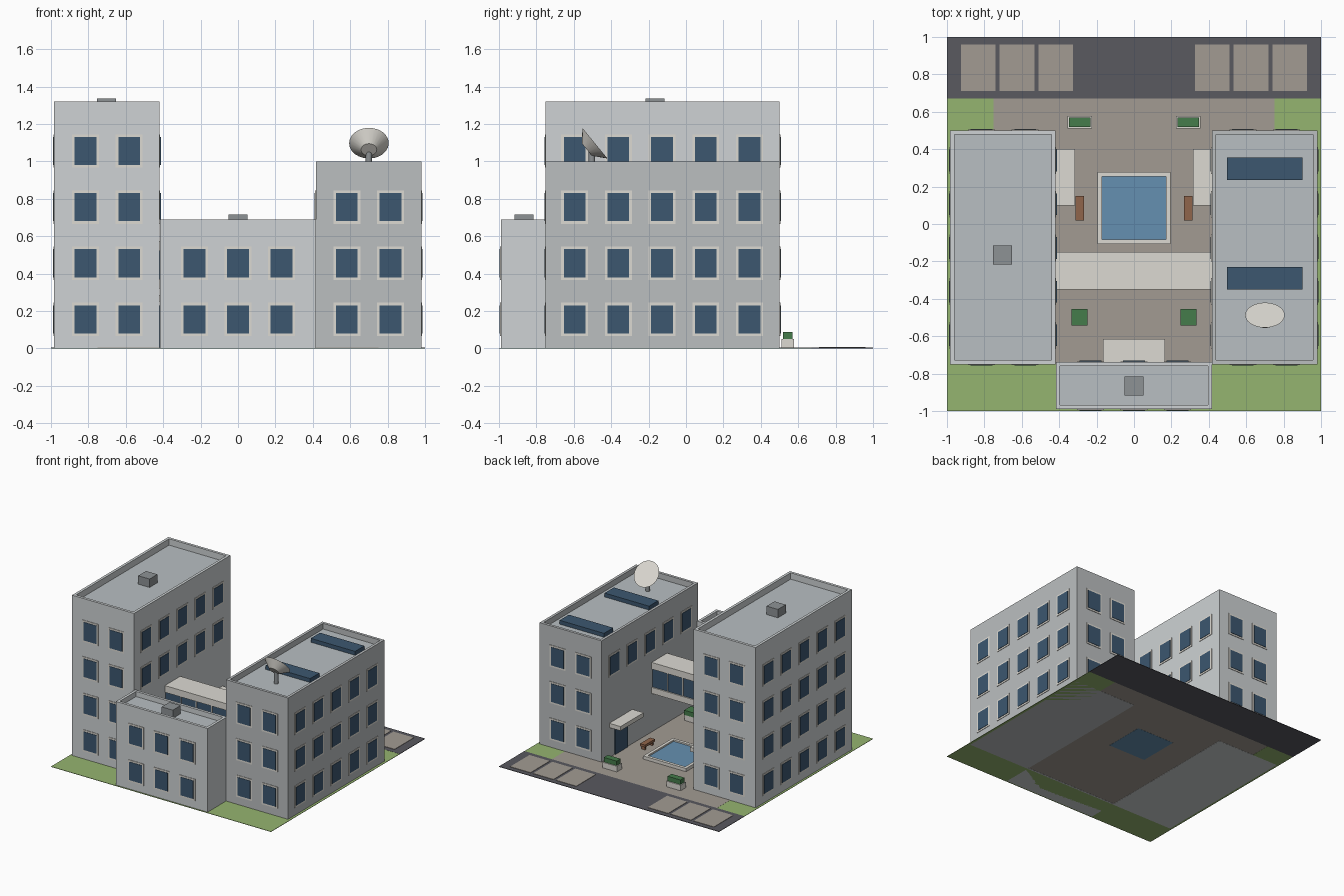
import bpy, math
from mathutils import Vector

if "Cube" in bpy.data.objects:
    bpy.data.objects.remove(bpy.data.objects["Cube"])


def mat(name, r, g, b):
    m = bpy.data.materials.new(name)
    m.diffuse_color = (r, g, b, 1)
    m.use_nodes = True
    m.node_tree.nodes["Principled BSDF"].inputs["Base Color"].default_value = m.diffuse_color
    return m


WALL_L = mat("light_wall", .62, .65, .66)
WALL_D = mat("dark_wall", .50, .52, .53)
DECK = mat("roof_deck", .48, .52, .54)
TRIM = mat("trim", .72, .70, .65)
GLASS = mat("glass", .045, .095, .16)
GRASS = mat("grass", .30, .46, .16)
PAVE = mat("paving", .36, .33, .29)
ROAD = mat("asphalt", .10, .10, .115)
WATER = mat("water", .13, .28, .44)
WOOD = mat("wood", .28, .13, .07)
LEAF = mat("hedge", .06, .20, .07)
METAL = mat("metal", .27, .29, .30)


def boxes(name, spans, m):
    """One object made of boxes, each given as (x0, x1, y0, y1, z0, z1)."""
    verts, faces = [], []
    for x0, x1, y0, y1, z0, z1 in spans:
        n = len(verts)
        verts += [(x, y, z) for z in (z0, z1)
                  for x, y in ((x0, y0), (x1, y0), (x1, y1), (x0, y1))]
        quads = ((3, 2, 1, 0), (4, 5, 6, 7), (0, 1, 5, 4),
                 (1, 2, 6, 5), (2, 3, 7, 6), (3, 0, 4, 7))
        faces += [[n + i for i in q] for q in quads]
    me = bpy.data.meshes.new(name)
    me.from_pydata(verts, [], faces)
    me.materials.append(m)
    ob = bpy.data.objects.new(name, me)
    bpy.context.collection.objects.link(ob)
    return ob


def ring(x0, x1, y0, y1, z0, z1, t):
    """Four boxes forming a rectangular rim of thickness t."""
    return [(x0, x1, y0, y0 + t, z0, z1), (x0, x1, y1 - t, y1, z0, z1),
            (x0, x0 + t, y0 + t, y1 - t, z0, z1), (x1 - t, x1, y0 + t, y1 - t, z0, z1)]


def mirrored(spans):
    return spans + [(-b, -a, c, d, e, f) for a, b, c, d, e, f in spans]


def windows(name, axis, wall, out, columns, floors):
    """Framed windows on a wall plane; axis is the wall normal, out its sign."""
    def panes(grow, depth):
        a, b = sorted((wall - out * .002, wall + out * depth))
        res = []
        for c in columns:
            for f in floors:
                u0, u1 = c - .058 - grow, c + .058 + grow
                z0, z1 = .08 + .3 * f - grow, .23 + .3 * f + grow
                res.append((a, b, u0, u1, z0, z1) if axis == 'x' else (u0, u1, a, b, z0, z1))
        return res
    boxes(name + "_frames", panes(.014, .004), TRIM)
    boxes(name + "_glass", panes(0, .007), GLASS)


def building(name, x0, x1, y0, y1, deck, top, m):
    boxes(name + "_walls", [(x0, x1, y0, y1, 0, deck)], m)
    boxes(name + "_parapet", ring(x0, x1, y0, y1, deck, top, .022), m)
    boxes(name + "_roof_deck", [(x0 + .022, x1 - .022, y0 + .022, y1 - .022,
                                 deck, deck + .003)], DECK)


# Ground: lawn strips, courtyard, road and parking bays
boxes("lawn", mirrored([(.75, 1, -1, .67, 0, .003)]) + [(-.75, .75, -1, -.75, 0, .003)], GRASS)
boxes("courtyard_paving", [(-.75, .75, -.75, .67, .001, .004)], PAVE)
boxes("road", [(-1, 1, .67, 1, 0, .004)], ROAD)
boxes("parking_bays", mirrored([(x, x + .185, .71, .96, .004, .007)
                                for x in (.325, .533, .741)]), PAVE)

# Three buildings
building("left_block", -.983, -.42, -.75, .5, 1.265, 1.32, WALL_L)
building("right_block", .417, .98, -.75, .5, .95, 1.0, WALL_D)
building("front_block", -.417, .417, -.99, -.738, .645, .69, WALL_L)

# Windows on every face
side_cols = [-.595 + .2335 * i for i in range(5)]
end_cols = (.582, .815)
for label, s, n, outer, inner in (("left", -1, 4, .983, .42), ("right", 1, 3, .98, .417)):
    cols = [s * c for c in end_cols]
    windows(label + "_outer", 'x', s * outer, s, side_cols, range(n))
    windows(label + "_inner", 'x', s * inner, -s, side_cols, range(2, n))
    windows(label + "_front", 'y', -.75, -1, cols, range(n))
    windows(label + "_back", 'y', .5, 1, cols, range(n))
windows("front_block_front", 'y', -.99, -1, (-.233, 0, .233), range(2))
windows("front_block_back", 'y', -.738, 1, (-.233, 0, .233), (1,))

# Glazed footbridge between the blocks
boxes("bridge_floor_and_roof", [(-.42, .42, -.35, -.15, .32, .37),
                                (-.42, .42, -.35, -.15, .52, .575)], TRIM)
boxes("bridge_glass", [(-.42, .42, -.34, -.16, .37, .52)], GLASS)
boxes("bridge_mullions", [(x - .004, x + .004, -.344, -.156, .37, .52)
                          for x in (-.28, -.14, 0, .14, .28)], TRIM)

# Entrances with canopies
boxes("canopies", mirrored([(.315, .42, .1, .4, .25, .285)])
      + [(-.165, .165, -.74, -.615, .25, .285)], TRIM)
boxes("doors", mirrored([(.41, .425, .17, .33, .004, .23)])
      + [(-.09, .09, -.742, -.73, .004, .23)], GLASS)

# Pool
boxes("pool_rim", ring(-.195, .195, -.108, .278, .004, .03, .025), TRIM)
boxes("pool_water", [(-.17, .17, -.083, .253, 0, .018)], WATER)

# Benches
boxes("benches", mirrored([(.268, .313, .02, .15, .03, .05),
                           (.275, .306, .03, .045, .004, .03),
                           (.275, .306, .125, .14, .004, .03)]), WOOD)

# Planters and hedges
boxes("planters", mirrored([(.225, .355, .51, .577, .004, .05),
                            (.25, .333, -.54, -.457, .004, .05)]), TRIM)
boxes("hedges", mirrored([(.232, .348, .518, .569, .05, .088),
                          (.248, .335, -.542, -.455, .05, .088)]), LEAF)

# Roof equipment
boxes("left_roof_unit", [(-.755, -.652, -.217, -.115, 1.268, 1.337)], METAL)
boxes("front_roof_unit", [(-.052, .05, -.917, -.815, .648, .715)], METAL)
boxes("skylights", [(.497, .9, .235, .355, .95, .985),
                    (.497, .9, -.35, -.23, .95, .985)], GLASS)

# Satellite dish: mast and tilted frustum
bpy.ops.mesh.primitive_cylinder_add(vertices=16, radius=.017, depth=.11,
                                    location=(.7, -.503, 1.005))
mast = bpy.context.object
mast.name = "dish_mast"
mast.data.materials.append(METAL)
bpy.ops.object.shade_smooth_by_angle()
normal = Vector((0, .77, .63)).normalized()
bpy.ops.mesh.primitive_cone_add(vertices=24, radius1=.042, radius2=.106, depth=.055,
                                location=Vector((.7, -.487, 1.097)) - normal * .0275,
                                rotation=(-math.atan2(.77, .63), 0, 0))
dish = bpy.context.object
dish.name = "dish"
dish.data.materials.append(TRIM)
bpy.ops.object.shade_smooth_by_angle()
